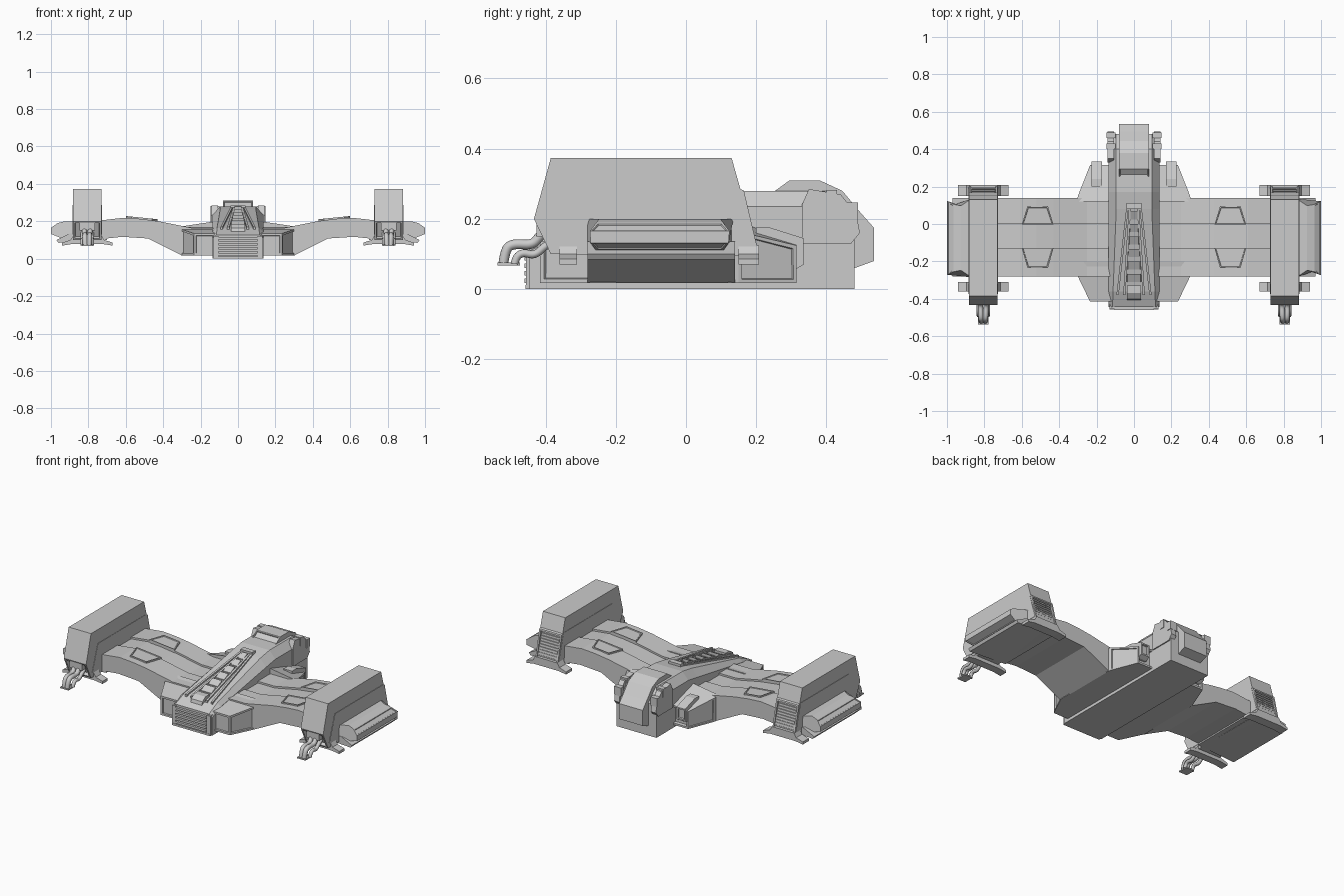
import bpy, bmesh
from mathutils import Vector

if "Cube" in bpy.data.objects:
    bpy.data.objects.remove(bpy.data.objects["Cube"])


def finish(name, bm, mirror=False):
    bmesh.ops.recalc_face_normals(bm, faces=bm.faces)
    me = bpy.data.meshes.new(name)
    bm.to_mesh(me)
    bm.free()
    ob = bpy.data.objects.new(name, me)
    bpy.context.collection.objects.link(ob)
    if mirror:
        ob.modifiers.new("mirror", 'MIRROR')
    return ob


def loft(name, rings, mirror=False, insets=()):
    """Bridge rings of points, cap both ends, then recess faces nearest the given points."""
    bm = bmesh.new()
    vs = [[bm.verts.new(p) for p in r] for r in rings]
    n = len(rings[0])
    for a, b in zip(vs, vs[1:]):
        for i in range(n):
            bm.faces.new((a[i], a[(i + 1) % n], b[(i + 1) % n], b[i]))
    bm.faces.new(vs[0])
    bm.faces.new(vs[-1])
    bmesh.ops.recalc_face_normals(bm, faces=bm.faces)
    for point, thick, depth in insets:
        f = min(bm.faces, key=lambda f: (f.calc_center_median() - Vector(point)).length)
        bmesh.ops.inset_region(bm, faces=[f], thickness=thick, depth=0)
        bmesh.ops.inset_region(bm, faces=[f], thickness=0.003, depth=-depth)
    return finish(name, bm, mirror)


def prism(name, axis, prof, lo, hi, mirror=False, insets=()):
    put = {'x': lambda a, b, c: (c, a, b), 'y': lambda a, b, c: (a, c, b),
           'z': lambda a, b, c: (a, b, c)}[axis]
    return loft(name, [[put(a, b, c) for a, b in prof] for c in (lo, hi)], mirror, insets)


def box(name, x, y, z, mirror=False, insets=()):
    prof = [(x[0], y[0]), (x[1], y[0]), (x[1], y[1]), (x[0], y[1])]
    return prism(name, 'z', prof, z[0], z[1], mirror, insets)


def top_z(y):
    """Height of the sloping spine."""
    return 0.165 + (y + 0.36) * 0.227


# Central hull: y, shoulder height, top half width, top height
def section(y, sh, wt, zt, w=0.135):
    return [(-w, y, 0), (w, y, 0), (w, y, sh), (wt, y, zt), (-wt, y, zt), (-w, y, sh)]


loft("hull", [section(*s) for s in [
    (-.445, .11, .115, .128), (-.36, .145, .112, .165), (.08, .22, .095, .265),
    (.17, .235, .095, .28), (.26, .235, .095, .28), (.40, .235, .095, .28),
    (.48, .16, .095, .20)]])

# Nose grille
for i in range(5):
    z = .018 + i * .021
    box("nose_slat", (-.105, .105), (-.46, -.43), (z, z + .013))
box("nose_frame", (.105, .13), (-.455, -.42), (.004, .122), True)
box("nose_lip", (-.13, .13), (-.457, -.42), (.0, .012))

# Rear hood with window
hood = [(.24, .27), (.295, .31), (.38, .31), (.445, .28), (.495, .22),
        (.535, .175), (.535, .08), (.48, .06), (.3, .06)]
prism("rear_hood", 'x', hood, -.08, .08, insets=[((0, .268, .29), .008, .006)])
rail = [(.33, .24), (.35, .285), (.44, .27), (.485, .215), (.495, .16), (.47, .13), (.33, .13)]
prism("hood_rail", 'x', rail, .108, .142, True)
for y, z in ((.40, .27), (.46, .235)):
    box("rail_block", (.10, .146), (y, y + .03), (z - .04, z + .012), True)

# Spine: raised tapering rails with blocks between
for name, x0, x1 in (("spine_edge", .088, .036), ("spine_rail", .052, .022)):
    rings = []
    for y, x in ((-.38, x0), (.08, x1)):
        z = top_z(y)
        rings.append([(x - .006, y, z - .01), (x + .006, y, z - .01),
                      (x + .006, y, z + .009), (x - .006, y, z + .009)])
    loft(name, rings, True)
for i in range(6):
    y = -.31 + i * .067
    w = .042 - i * .0042
    loft("spine_block", [[(-w, v, top_z(v) - .01), (w, v, top_z(v) - .01),
                          (w * .85, v, top_z(v) + h), (-w * .85, v, top_z(v) + h)]
                         for v, h in ((y, .006), (y + .042, .017))])
box("spine_cap", (-.04, .04), (.08, .112), (.255, .285))
prism("spine_front", 'x', [(-.41, .13), (-.40, .165), (-.37, .185), (-.33, .185), (-.33, .15)],
      -.038, .038)

# Front side pods with recessed windows
plan = [(.12, -.415), (.235, -.415), (.305, -.27), (.305, -.2), (.12, -.2)]
loft("front_side_pod", [[(x, y, .018) for x, y in plan],
                        [(x, y, .135 + max(0, y + .415) * .16) for x, y in plan]], True,
     [((.19, -.415, .08), .016, .008), ((.27, -.345, .08), .016, .008)])

# Rear flanks with exhausts and top boxes
plan = [(.12, .12), (.305, .12), (.30, .15), (.235, .315), (.12, .315)]
loft("rear_flank", [[(x, y, .018) for x, y in plan],
                    [(x, y, .20 - (y - .12) * .3 - (x - .12) * .15) for x, y in plan]], True,
     [((.18, .315, .08), .016, .02), ((.268, .23, .09), .014, .006)])
prism("flank_box", 'x', [(.2, .175), (.24, .175), (.335, .145), (.335, .07), (.31, .055), (.2, .055)],
      .17, .228, True, [((.2, .335, .107), .012, .01)])

# Wings: two ridges with a lower strip between
wing = [(.1, .018), (.30, .018), (.39, .063), (.48, .108), (.62, .117), (.75, .103),
        (.75, .203), (.61, .219), (.52, .213), (.43, .201), (.25, .165), (.1, .165)]
low = [(x, z - .011 if z > .15 else z) for x, z in wing]
for name, prof, y0, y1 in (("wing_front", wing, -.28, -.13), ("wing_channel", low, -.13, 0),
                           ("wing_rear", wing, 0, .14)):
    prism(name, 'y', prof, y0, y1, True)

# Wing hatch panels
for y0, y1 in ((-.004, .095), (-.128, -.235)):
    plan = [(.43, y0), (.60, y0), (.57, y1), (.46, y1)]
    loft("wing_hatch", [[(x, y, .18) for x, y in plan],
                        [(x, y, .211 + (x - .43) * .1) for x, y in plan]], True,
         [((.515, (y0 + y1) / 2, .22), .008, .004)])

# Wingtips
prism("wingtip_plate", 'y', [(.70, .1), (.96, .085), (.97, .1), (.90, .135), (.70, .135)],
      -.28, .14, True)
tip = [(.87, .11), (.95, .112), (1.0, .132), (1.0, .165), (.965, .19), (.925, .2), (.87, .2)]
loft("wingtip_fin", [[(x, y + s * max(0, (.165 - z) * .0 + abs(z - .15) * .75 * (x > .9)), z)
                      for x, z in tip] for y, s in ((-.285, 1), (.135, -1))], True,
     [((.982, -.075, .178), .008, .004), ((.975, -.075, .122), .008, .004)])

# Engine pods
pod = [(-.385, .373), (.13, .373), (.155, .285), (.165, .28), (.205, .11), (.19, .095),
       (-.385, .1), (-.433, .2)]
prism("engine_pod", 'x', pod, .73, .882, True,
      [((.806, .185, .195), .014, .022), ((.806, -.41, .15), .014, .02)])
panel = [(-.32, .288), (.15, .288), (.195, .13), (-.375, .13)]
prism("pod_side_panel", 'x', panel, .728, .8845, True)
for i in range(9):
    z = .128 + i * .0155
    y = .205 - (z - .11) * .235
    box("pod_vent_slat", (.744, .868), (y - .024, y - .006), (z, z + .008), True)

# Pod feet
foot = [(.67, .07), (.72, .078), (.89, .078), (.94, .07), (.94, .086), (.895, .1), (.88, .125),
        (.73, .125), (.715, .1), (.67, .086)]
for y0, y1 in ((-.36, -.31), (.15, .208)):
    prism("pod_foot", 'y', foot, y0, y1, True)


# Pod front pipes
def pipe(name, pts, r):
    cu = bpy.data.curves.new(name, 'CURVE')
    cu.dimensions = '3D'
    cu.bevel_depth = r
    cu.bevel_resolution = 2
    cu.use_fill_caps = True
    sp = cu.splines.new('NURBS')
    sp.points.add(len(pts) - 1)
    for p, co in zip(sp.points, pts):
        p.co = (*co, 1)
    sp.order_u = 3
    sp.use_endpoint_u = True
    sp.resolution_u = 5
    bpy.context.collection.objects.link(bpy.data.objects.new(name, cu))


upper = [(-.38, .175), (-.415, .155), (-.435, .125), (-.49, .13), (-.515, .115), (-.52, .072)]
lower = [(-.37, .14), (-.40, .125), (-.43, .095), (-.465, .105), (-.485, .09), (-.488, .072)]
for s in (-1, 1):
    for dx in (-.017, .017):
        pipe("upper_pipe", [(s * (.806 + dx * (1 - i * .08)), y, z)
                            for i, (y, z) in enumerate(upper)], .014)
        pipe("lower_pipe", [(s * (.806 + dx * 1.5), y, z) for y, z in lower], .011)
box("pipe_outlet", (.778, .834), (-.536, -.472), (.068, .076), True)
box("pipe_collar", (.765, .847), (-.425, -.38), (.15, .195), True)
